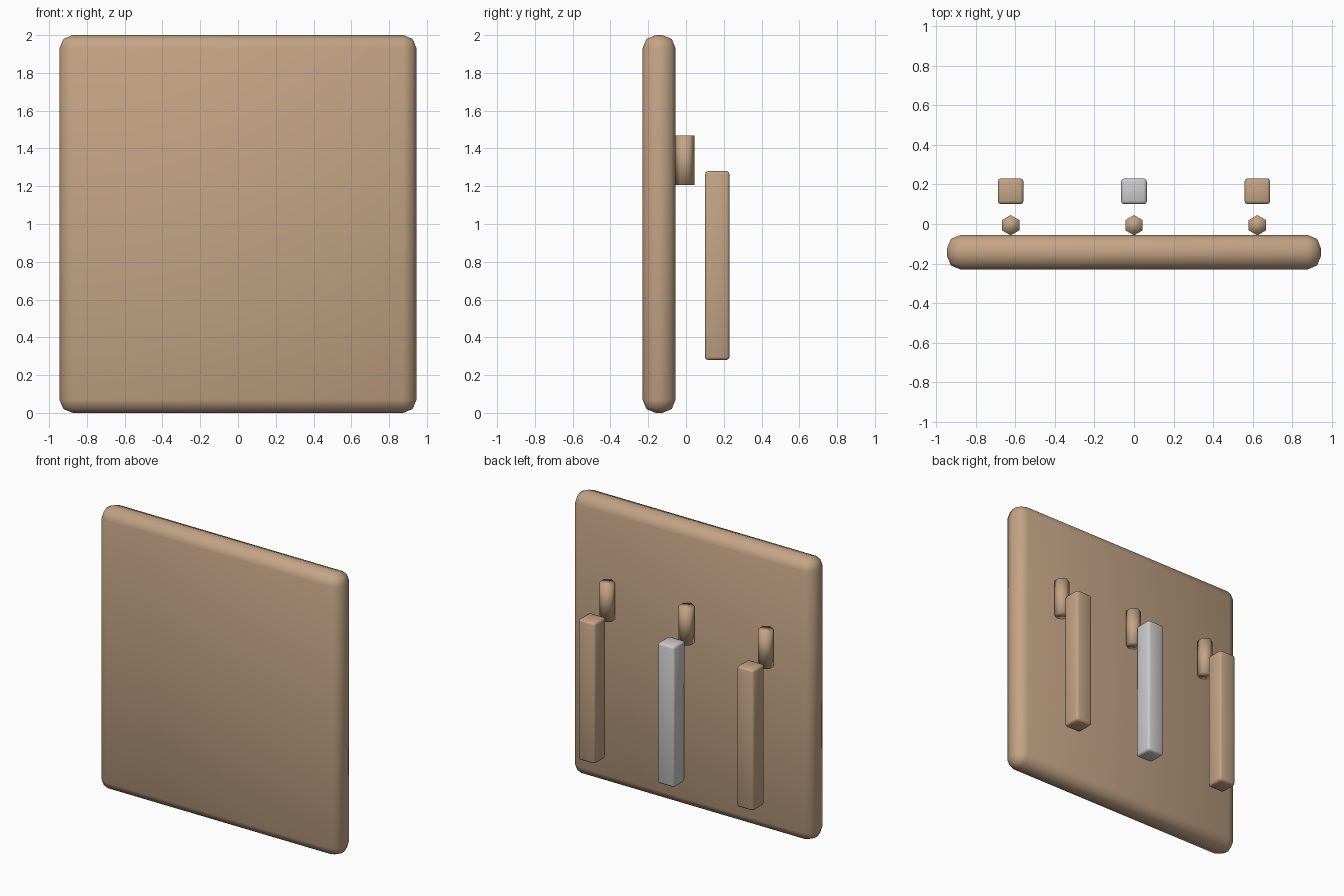
import bpy, math

if "Cube" in bpy.data.objects:
    bpy.data.objects.remove(bpy.data.objects["Cube"])

tan = bpy.data.materials.new("tan_wood")
tan.diffuse_color = (0.55, 0.37, 0.235, 1)
tan.use_nodes = True
tan.node_tree.nodes["Principled BSDF"].inputs["Base Color"].default_value = tan.diffuse_color


def finish(name, mat):
    ob = bpy.context.object
    ob.name = name
    if mat:
        ob.data.materials.append(mat)
    bpy.ops.object.shade_smooth()
    return ob


def rounded_box(name, size, loc, bevel, mat):
    bpy.ops.mesh.primitive_cube_add(size=1, location=loc)
    bpy.context.object.scale = size
    bpy.ops.object.transform_apply(location=False, rotation=False, scale=True)
    ob = finish(name, mat)
    mod = ob.modifiers.new("round", 'BEVEL')
    mod.width = bevel
    mod.segments = 2
    return ob


# Upright back board
rounded_box("board", (1.89, 0.175, 2.0), (0, -0.1425, 1.0), 0.07, tan)

for side, x in (("left", -0.623), ("middle", 0), ("right", 0.623)):
    # Hexagonal peg touching the board, a corner pointing forward and back
    bpy.ops.mesh.primitive_cylinder_add(vertices=6, radius=0.051, depth=0.262,
                                        location=(x, -0.006, 1.337))
    finish(side + "_peg", tan)
    # Hanging bar, the middle one left grey
    rounded_box(side + "_bar", (0.13, 0.13, 1.0), (x, 0.165, 0.78), 0.016,
                None if side == "middle" else tan)
